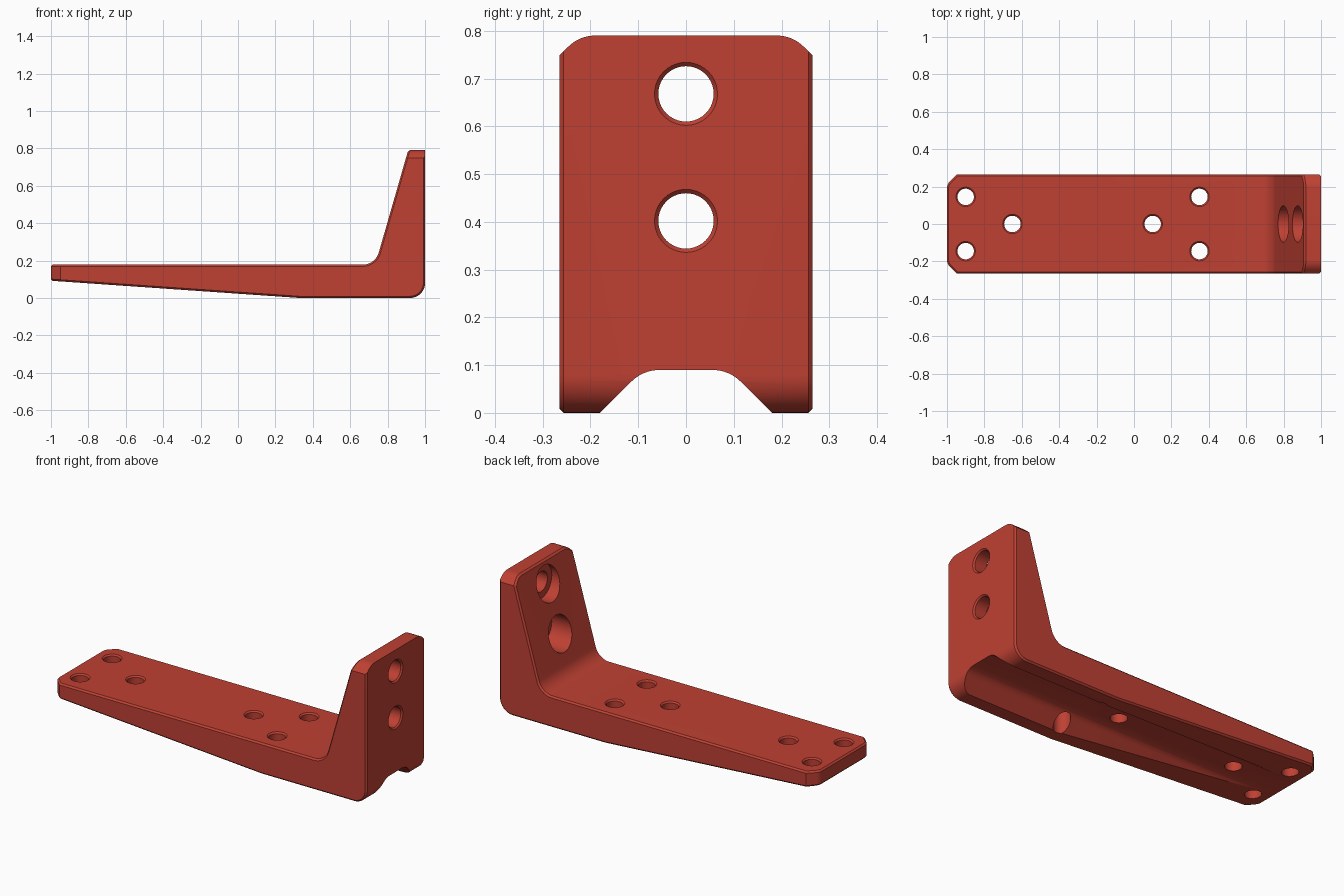
import bpy, bmesh, math
from mathutils import Vector

if "Cube" in bpy.data.objects:
    bpy.data.objects.remove(bpy.data.objects["Cube"])

red = bpy.data.materials.new("brick_red")
red.diffuse_color = (0.52, 0.052, 0.033, 1)
red.use_nodes = True
red.node_tree.nodes["Principled BSDF"].inputs["Base Color"].default_value = red.diffuse_color


def new_object(name, bm):
    bmesh.ops.recalc_face_normals(bm, faces=bm.faces)
    mesh = bpy.data.meshes.new(name)
    bm.to_mesh(mesh)
    bm.free()
    mesh.materials.append(red)
    obj = bpy.data.objects.new(name, mesh)
    bpy.context.collection.objects.link(obj)
    return obj


def prism(name, outline, place, lo, hi):
    """Extrude a 2D outline; place(a, b, t) maps it into space."""
    bm = bmesh.new()
    rings = [[bm.verts.new(place(a, b, t)) for a, b in outline] for t in (lo, hi)]
    n = len(outline)
    for ring in rings:
        bm.faces.new(ring)
    for i in range(n):
        j = (i + 1) % n
        bm.faces.new((rings[0][i], rings[0][j], rings[1][j], rings[1][i]))
    return new_object(name, bm)


def fillet(a, p, b, r, n=10):
    """Points of an arc of radius r rounding corner p between a and b."""
    a, p, b = Vector(a), Vector(p), Vector(b)
    u, v = (a - p).normalized(), (b - p).normalized()
    half = u.angle(v) / 2
    c = p + (u + v).normalized() * (r / math.sin(half))
    s = p + u * (r / math.tan(half)) - c
    e = p + v * (r / math.tan(half)) - c
    sweep = s.angle_signed(e)
    pts = []
    for i in range(n + 1):
        t = -sweep * i / n
        pts.append((c.x + s.x * math.cos(t) - s.y * math.sin(t),
                    c.y + s.x * math.sin(t) + s.y * math.cos(t)))
    return pts


def arch(flat, r, reach, top):
    """Symmetric outline: flat top, 45 degree arcs, then 45 degree slopes."""
    half = []
    for i in range(9):
        a = math.radians(45) * i / 8
        half.append((flat + r * math.sin(a), top - r * (1 - math.cos(a))))
    y, z = half[-1]
    half.append((reach, z - (reach - y)))
    return [(-y, z) for y, z in reversed(half)] + half


def boolean(obj, tool, op):
    mod = obj.modifiers.new("cut", "BOOLEAN")
    mod.operation, mod.solver, mod.object = op, "EXACT", tool
    bpy.context.view_layer.objects.active = obj
    bpy.ops.object.modifier_apply(modifier=mod.name)
    bpy.data.objects.remove(tool)


def drill(obj, profile, place, n=40):
    """Cut a round hole; profile lists (radius, position along the axis)."""
    bm = bmesh.new()
    rings = [[bm.verts.new(place(r * math.cos(math.tau * i / n),
                                 r * math.sin(math.tau * i / n), t))
              for i in range(n)] for r, t in profile]
    bm.faces.new(rings[0])
    bm.faces.new(rings[-1])
    for k in range(len(rings) - 1):
        for i in range(n):
            j = (i + 1) % n
            bm.faces.new((rings[k][i], rings[k][j], rings[k + 1][j], rings[k + 1][i]))
    boolean(obj, new_object("drill", bm), "DIFFERENCE")


# L-shaped side profile: tapered arm and leaning upright
heel, crook, tip = (1, 0), (0.734, 0.178), (0.91, 0.79)
profile = ([(-1.1, 0.099), (0.33, 0)] + fillet((0.33, 0), heel, (1, 0.79), 0.08)
           + [(1, 0.79), tip] + fillet(tip, crook, (-1.1, 0.178), 0.09)
           + [(-1.1, 0.178)])
bracket = prism("angle_bracket", profile, lambda a, b, t: (a, t, b), -0.3, 0.3)

# Trim the arm's end corners and the upright's top corners
plan = arch(0.192, 0.05, 0.265, 1.0) + [(0.265, -1.1), (-0.265, -1.1)]
boolean(bracket, prism("plan_trim", plan, lambda a, b, t: (-b, a, t), -0.2, 1),
        "INTERSECT")
ends = arch(0.19, 0.08, 0.5, 0.7901) + [(0.5, -0.2), (-0.5, -0.2)]
boolean(bracket, prism("end_trim", ends, lambda a, b, t: (t, a, b), -1.3, 1.3),
        "INTERSECT")

# Small chamfer around the outer edges
bm = bmesh.new()
bm.from_mesh(bracket.data)
bmesh.ops.remove_doubles(bm, verts=bm.verts, dist=1e-5)
edges = []
for e in bm.edges:
    mid = (e.verts[0].co + e.verts[1].co) / 2
    if (len(e.link_faces) == 2 and e.calc_face_angle() > math.radians(50)
            and not (mid.x > 0.99 and mid.z > 0.74)):
        edges.append(e)
bmesh.ops.bevel(bm, geom=edges, offset=0.009, offset_type="OFFSET", segments=1,
                profile=0.5, affect="EDGES", clamp_overlap=False)
bm.to_mesh(bracket.data)
bm.free()

# Lengthwise groove in the underside
groove = arch(0.055, 0.0845, 0.28, 0.09)
boolean(bracket, prism("groove", groove, lambda a, b, t: (t, a, b), -1.2, 1.2),
        "DIFFERENCE")

# Screw holes through the arm, with a chamfered top rim
for x, y in ((-0.9, 0.145), (-0.9, -0.145), (-0.65, 0), (0.1, 0),
             (0.35, 0.145), (0.35, -0.145)):
    drill(bracket, [(0.044, -0.1), (0.044, 0.17), (0.052, 0.178), (0.052, 0.3)],
          lambda a, b, t: (x + a, y + b, t))

# Bolt holes through the upright, counterbored from the inner side
for z in (0.402, 0.668):
    drill(bracket, [(0.098, 0.5), (0.098, 0.92), (0.058, 0.92), (0.058, 0.992),
                    (0.066, 1.0), (0.066, 1.1)],
          lambda a, b, t: (t, a, z + b))

bpy.ops.object.select_all(action="DESELECT")
bracket.select_set(True)
bpy.context.view_layer.objects.active = bracket
bpy.ops.object.shade_smooth_by_angle(angle=math.radians(25))
